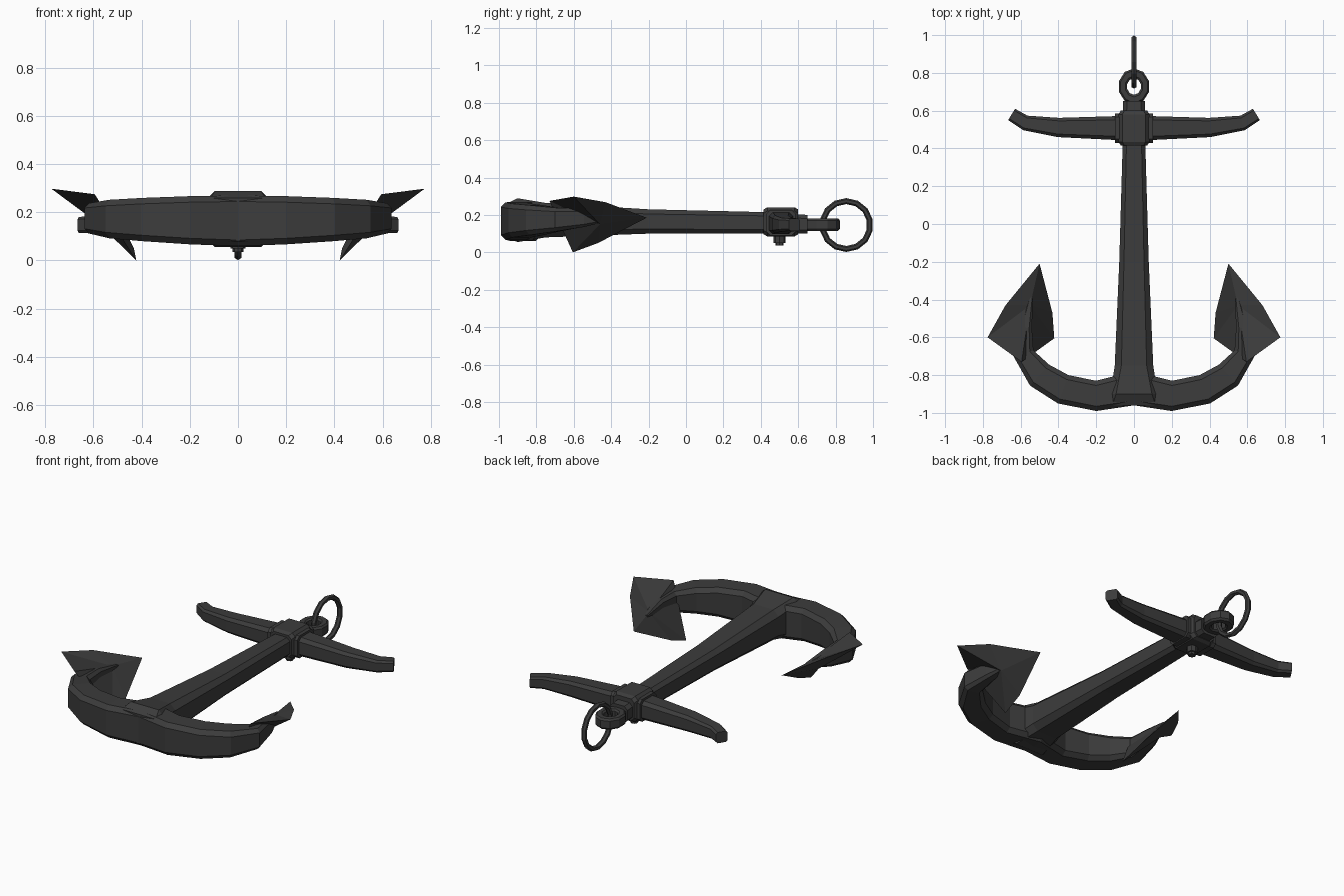
import bpy, bmesh, math
from mathutils import Vector

if "Cube" in bpy.data.objects:
    bpy.data.objects.remove(bpy.data.objects["Cube"])

iron = bpy.data.materials.new("dark_iron")
iron.use_nodes = True
iron.diffuse_color = (0.045, 0.045, 0.045, 1)
iron.node_tree.nodes["Principled BSDF"].inputs["Base Color"].default_value = iron.diffuse_color


def finish(name, bm, mirror=False):
    bmesh.ops.recalc_face_normals(bm, faces=bm.faces)
    mesh = bpy.data.meshes.new(name)
    bm.to_mesh(mesh)
    bm.free()
    mesh.materials.append(iron)
    ob = bpy.data.objects.new(name, mesh)
    bpy.context.collection.objects.link(ob)
    if mirror:
        ob.modifiers.new("Mirror", 'MIRROR')
    return ob


def loft(name, sections, mirror=False):
    """Chamfered bar through sections of x, y, z, half width, half height, chamfer."""
    bm = bmesh.new()
    rings = []
    last = len(sections) - 1
    for i, (x, y, z, w, h, c) in enumerate(sections):
        a, b = sections[max(i - 1, 0)], sections[min(i + 1, last)]
        t = Vector((b[0] - a[0], b[1] - a[1], 0)).normalized()
        if mirror and i == 0:
            t = Vector((1, 0, 0))
        side = Vector((t.y, -t.x, 0))
        outline = [(w, c - h), (w, h - c), (w - c, h), (c - w, h),
                   (-w, h - c), (-w, c - h), (c - w, -h), (w - c, -h)]
        rings.append([bm.verts.new(Vector((x, y, z + q)) + side * p) for p, q in outline])
    for r, s in zip(rings, rings[1:]):
        for k in range(8):
            bm.faces.new((r[k], r[k - 1], s[k - 1], s[k]))
    if not mirror:
        bm.faces.new(rings[0])
    bm.faces.new(rings[-1])
    return finish(name, bm, mirror)


def hoop(name, centre, steps, profile, upright=False, stretch=1.0):
    """Ring made by turning a closed radius/offset profile."""
    bm = bmesh.new()
    rings = []
    for i in range(steps):
        a = 2 * math.pi * (i + 0.5) / steps
        ring = []
        for r, o in profile:
            u, v = r * math.cos(a), r * math.sin(a) * stretch
            p = Vector((o, u, v)) if upright else Vector((u, v, o))
            ring.append(bm.verts.new(Vector(centre) + p))
        rings.append(ring)
    n = len(profile)
    for i in range(steps):
        r, s = rings[i - 1], rings[i]
        for k in range(n):
            bm.faces.new((r[k - 1], r[k], s[k], s[k - 1]))
    return finish(name, bm)


# Shank, flaring into the crown
loft("shank", [
    (0, -0.96, 0.17, 0.14, 0.09, 0.025),
    (0, -0.90, 0.172, 0.125, 0.117, 0.03),
    (0, -0.75, 0.172, 0.102, 0.092, 0.035),
    (0, -0.20, 0.165, 0.078, 0.065, 0.025),
    (0, 0.42, 0.158, 0.06, 0.057, 0.02),
    (0, 0.65, 0.15, 0.058, 0.05, 0.02)])

# Curved arms
loft("arms", [
    (0, -0.87, 0.165, 0.09, 0.105, 0.025),
    (0.20, -0.91, 0.167, 0.08, 0.1, 0.025),
    (0.375, -0.875, 0.17, 0.08, 0.09, 0.025),
    (0.50, -0.80, 0.172, 0.075, 0.08, 0.025),
    (0.585, -0.685, 0.175, 0.055, 0.063, 0.02),
    (0.575, -0.55, 0.185, 0.035, 0.05, 0.015),
    (0.545, -0.39, 0.19, 0.01, 0.015, 0.004)], mirror=True)

# Flukes: thin ridged blades tilted outward
bm = bmesh.new()
rim = [bm.verts.new(p) for p in [
    (0.595, -0.73, 0.275), (0.775, -0.60, 0.298), (0.68, -0.43, 0.268),
    (0.50, -0.21, 0.185), (0.432, -0.47, 0.05), (0.422, -0.605, 0.0)]]
ridge = bm.verts.new((0.55, -0.43, 0.205))
keel = bm.verts.new((0.575, -0.46, 0.15))
for i, v in enumerate(rim):
    bm.faces.new((rim[i - 1], v, ridge))
    bm.faces.new((v, rim[i - 1], keel))
finish("flukes", bm, mirror=True)

# Stock with swept-back ends
loft("stock", [
    (0, 0.508, 0.155, 0.064, 0.06, 0.02),
    (0.10, 0.508, 0.155, 0.063, 0.058, 0.02),
    (0.40, 0.511, 0.15, 0.051, 0.048, 0.016),
    (0.575, 0.535, 0.148, 0.04, 0.037, 0.012),
    (0.648, 0.58, 0.148, 0.035, 0.033, 0.01)], mirror=True)

# Collar: a box round the shank and a band round the stock
loft("shank_collar", [
    (0, 0.415, 0.163, 0.07, 0.066, 0.02),
    (0, 0.435, 0.163, 0.082, 0.078, 0.02),
    (0, 0.58, 0.163, 0.082, 0.078, 0.02),
    (0, 0.60, 0.163, 0.07, 0.066, 0.02)])
loft("stock_collar", [
    (-0.10, 0.508, 0.158, 0.078, 0.068, 0.02),
    (0.10, 0.508, 0.158, 0.078, 0.068, 0.02)])

# Bolt under the collar
bm = bmesh.new()
for radius, low, high in [(0.032, 0.05, 0.10), (0.022, 0.036, 0.06)]:
    made = bmesh.ops.create_cone(bm, cap_ends=True, segments=8,
                                 radius1=radius, radius2=radius, depth=high - low)
    bmesh.ops.translate(bm, verts=made["verts"], vec=(0, 0.5, (low + high) / 2))
finish("bolt", bm)

# Flat eye at the shank head
hoop("eye", (0, 0.728, 0.148), 10,
     [(0.038, -0.025), (0.048, -0.033), (0.074, -0.033), (0.083, -0.022),
      (0.083, 0.022), (0.074, 0.033), (0.048, 0.033), (0.038, 0.025)], stretch=1.15)

# Upright shackle ring
tube = [(0.128 + 0.016 * math.cos(k * math.pi / 3), 0.016 * math.sin(k * math.pi / 3))
        for k in range(6)]
hoop("shackle_ring", (0, 0.857, 0.146), 14, tube, upright=True)
